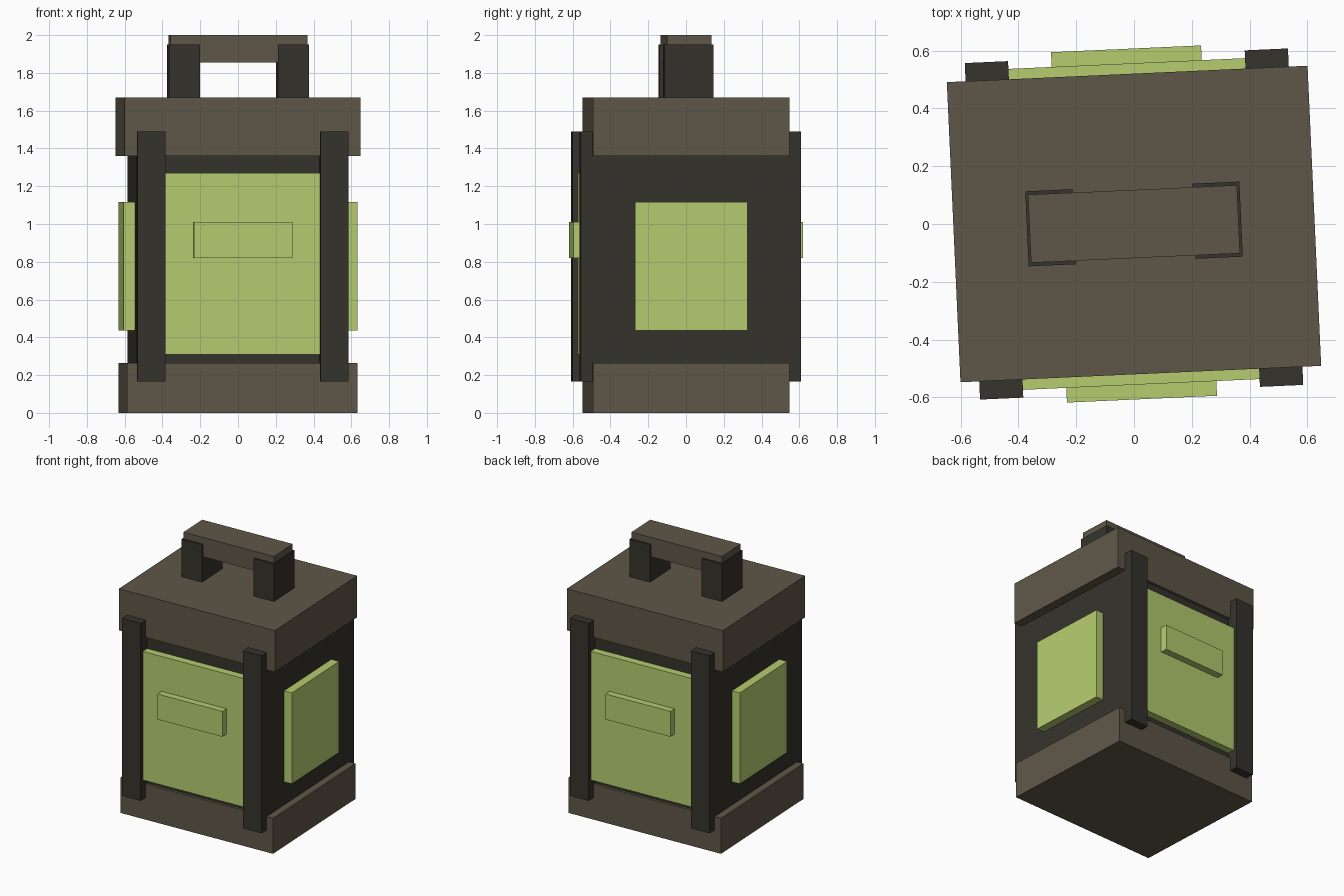
import bpy
import bmesh
from math import radians
from mathutils import Matrix

cube = bpy.data.objects.get("Cube")
if cube:
    bpy.data.objects.remove(cube, do_unlink=True)

TURN = Matrix.Rotation(radians(2.6), 4, "Z")  # whole lantern sits slightly turned


def material(name, color):
    mat = bpy.data.materials.new(name)
    mat.use_nodes = True
    mat.diffuse_color = (*color, 1)
    mat.node_tree.nodes["Principled BSDF"].inputs["Base Color"].default_value = (*color, 1)
    return mat


brown = material("weathered brown", (0.114, 0.095, 0.065))
dark = material("dark iron", (0.036, 0.033, 0.025))
green = material("glowing green", (0.462, 0.604, 0.159))


def box(name, mat, x, y, z):
    """Box spanning the given (low, high) range on each axis."""
    bm = bmesh.new()
    bmesh.ops.create_cube(bm, size=1)
    spans = [sorted(s) for s in (x, y, z)]
    for v in bm.verts:
        v.co = [hi if c > 0 else lo for c, (lo, hi) in zip(v.co, spans)]
    mesh = bpy.data.meshes.new(name)
    bm.to_mesh(mesh)
    bm.free()
    mesh.materials.append(mat)
    obj = bpy.data.objects.new(name, mesh)
    obj.matrix_world = TURN
    bpy.context.collection.objects.link(obj)
    return obj


def mid(half):
    return (-half, half)


# Main stack: base, body, lid
box("base", brown, mid(0.611), mid(0.52), (0, 0.265))
box("body", dark, mid(0.559), mid(0.5), (0.2, 1.4))
box("lid", brown, mid(0.625), mid(0.52), (1.36, 1.67))

# Front and back: glowing panel, raised bar and corner posts
for face, s in (("front", -1), ("back", 1)):
    box(face + "_panel", green, mid(0.45), (s * 0.48, s * 0.556), (0.31, 1.27))
    box(face + "_panel_bar", green, mid(0.26), (s * 0.54, s * 0.607), (0.82, 1.01))
    for side, t in (("left", 1), ("right", -1)):
        box(f"{face}_{side}_post", dark, (t * 0.41, t * 0.56),
            (s * 0.45, s * 0.583), (0.165, 1.49))

# Sides: glowing panel and handle support
for side, t in (("left", 1), ("right", -1)):
    box(side + "_panel", green, (t * 0.54, t * 0.621), mid(0.298), (0.437, 1.117))
    box(side + "_handle_support", dark, (t * 0.207, t * 0.371), mid(0.13), (1.65, 1.95))

# Handle grip
box("handle_grip", brown, mid(0.362), mid(0.118), (1.855, 2.0))
